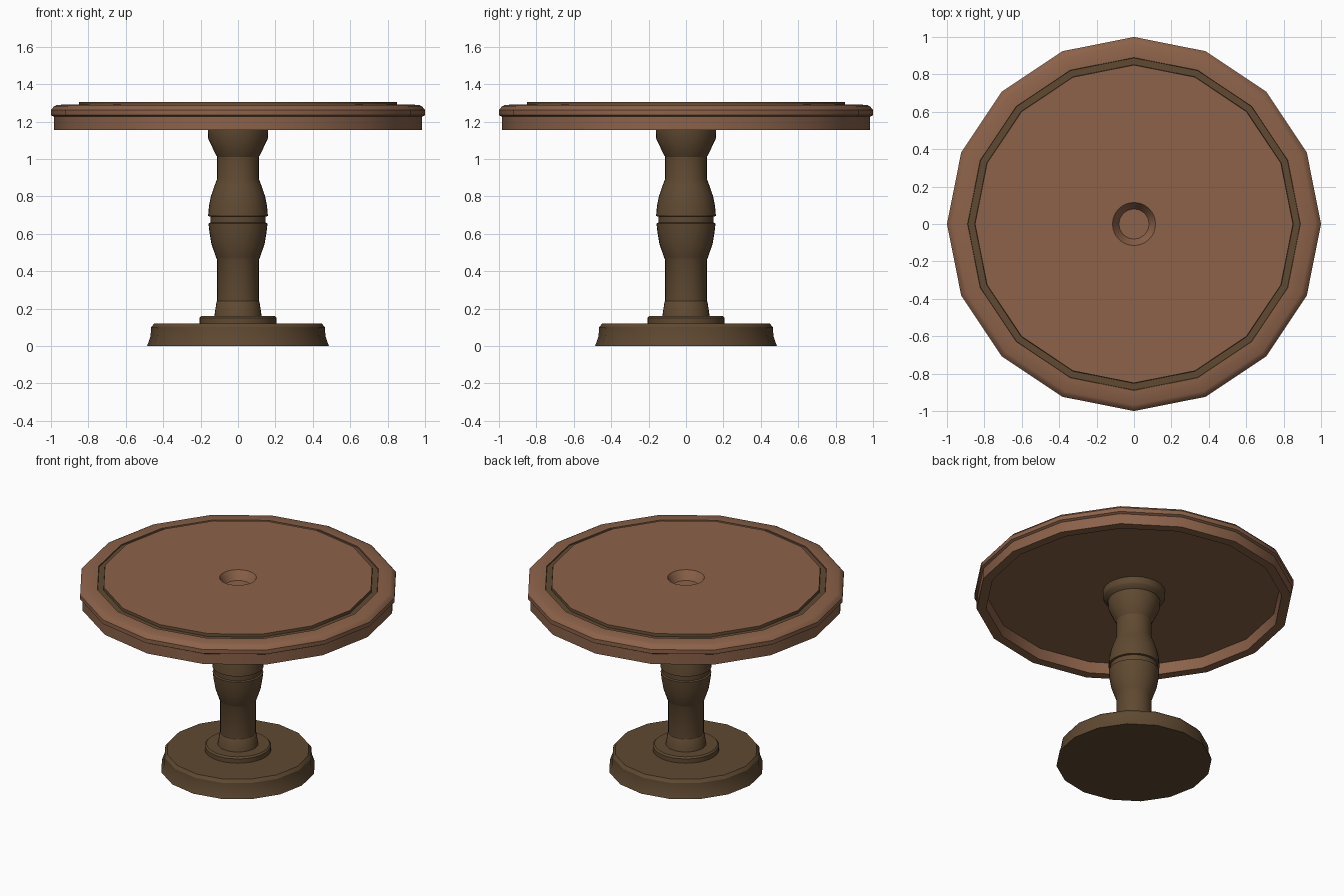
import bpy, bmesh, math

if "Cube" in bpy.data.objects:
    bpy.data.objects.remove(bpy.data.objects["Cube"])


def material(name, rgb):
    m = bpy.data.materials.new(name)
    m.diffuse_color = (*rgb, 1)
    m.use_nodes = True
    m.node_tree.nodes["Principled BSDF"].inputs["Base Color"].default_value = m.diffuse_color
    return m


TOP_BROWN = material("warm brown wood", (0.262, 0.122, 0.067))
DARK_BROWN = material("dark brown wood", (0.115, 0.067, 0.031))
SEG = 32


def lathe(name, profile, mats, facet_from=9.0, dark_spans=()):
    """Spin (r, z) points; rings wider than facet_from become 16-sided."""
    bm = bmesh.new()
    rings = []
    for r, z in profile:
        if r == 0:
            rings.append([bm.verts.new((0, 0, z))])
            continue
        ring = []
        for i in range(SEG):
            a = 2 * math.pi * i / SEG
            k = r * math.cos(math.pi / 16) if (r > facet_from and i % 2) else r
            ring.append(bm.verts.new((k * math.cos(a), k * math.sin(a), z)))
        rings.append(ring)
    for n, (a, b) in enumerate(zip(rings, rings[1:])):
        for i in range(SEG):
            j = (i + 1) % SEG
            if len(a) == 1:
                f = bm.faces.new((a[0], b[j], b[i]))
            elif len(b) == 1:
                f = bm.faces.new((a[i], a[j], b[0]))
            else:
                f = bm.faces.new((a[i], a[j], b[j], b[i]))
            if n in dark_spans:
                f.material_index = 1
    bm.normal_update()
    me = bpy.data.meshes.new(name)
    bm.to_mesh(me)
    bm.free()
    for m in mats:
        me.materials.append(m)
    ob = bpy.data.objects.new(name, me)
    bpy.context.collection.objects.link(ob)
    bpy.context.view_layer.objects.active = ob
    ob.select_set(True)
    bpy.ops.object.shade_smooth_by_angle(angle=math.radians(30))
    ob.select_set(False)
    return ob


# Tabletop: skirt below, rounded lip, dark sunken ring, raised disc, centre cup
lathe("tabletop", [
    (0.15, 1.228), (0.915, 1.228), (0.925, 1.155), (0.985, 1.155), (0.985, 1.226),
    (1.0, 1.234), (1.0, 1.262), (0.985, 1.28), (0.968, 1.289),
    (0.89, 1.291), (0.888, 1.284), (0.852, 1.284), (0.85, 1.303),
    (0.115, 1.303), (0.08, 1.245), (0, 1.245),
], [TOP_BROWN, DARK_BROWN], 0.3, dark_spans=(9, 10, 11))

# Turned column with a wider head under the tabletop
lathe("column", [
    (0.128, 0.15), (0.115, 0.235), (0.111, 0.24), (0.111, 0.46), (0.118, 0.475),
    (0.142, 0.545), (0.153, 0.61), (0.158, 0.655), (0.148, 0.66), (0.148, 0.692),
    (0.16, 0.695), (0.155, 0.75), (0.145, 0.80), (0.126, 0.855), (0.111, 0.895),
    (0.111, 1.01), (0.12, 1.025), (0.16, 1.11), (0.162, 1.16), (0.19, 1.18),
    (0.195, 1.19), (0.195, 1.23),
], [DARK_BROWN])

# Collar ring between column and base
lathe("collar", [
    (0.207, 0.11), (0.207, 0.15), (0.197, 0.16), (0, 0.16),
], [DARK_BROWN])

# Base disc
lathe("base", [
    (0, 0), (0.486, 0), (0.468, 0.05), (0.464, 0.1), (0.448, 0.12), (0, 0.12),
], [DARK_BROWN], 0.3)
